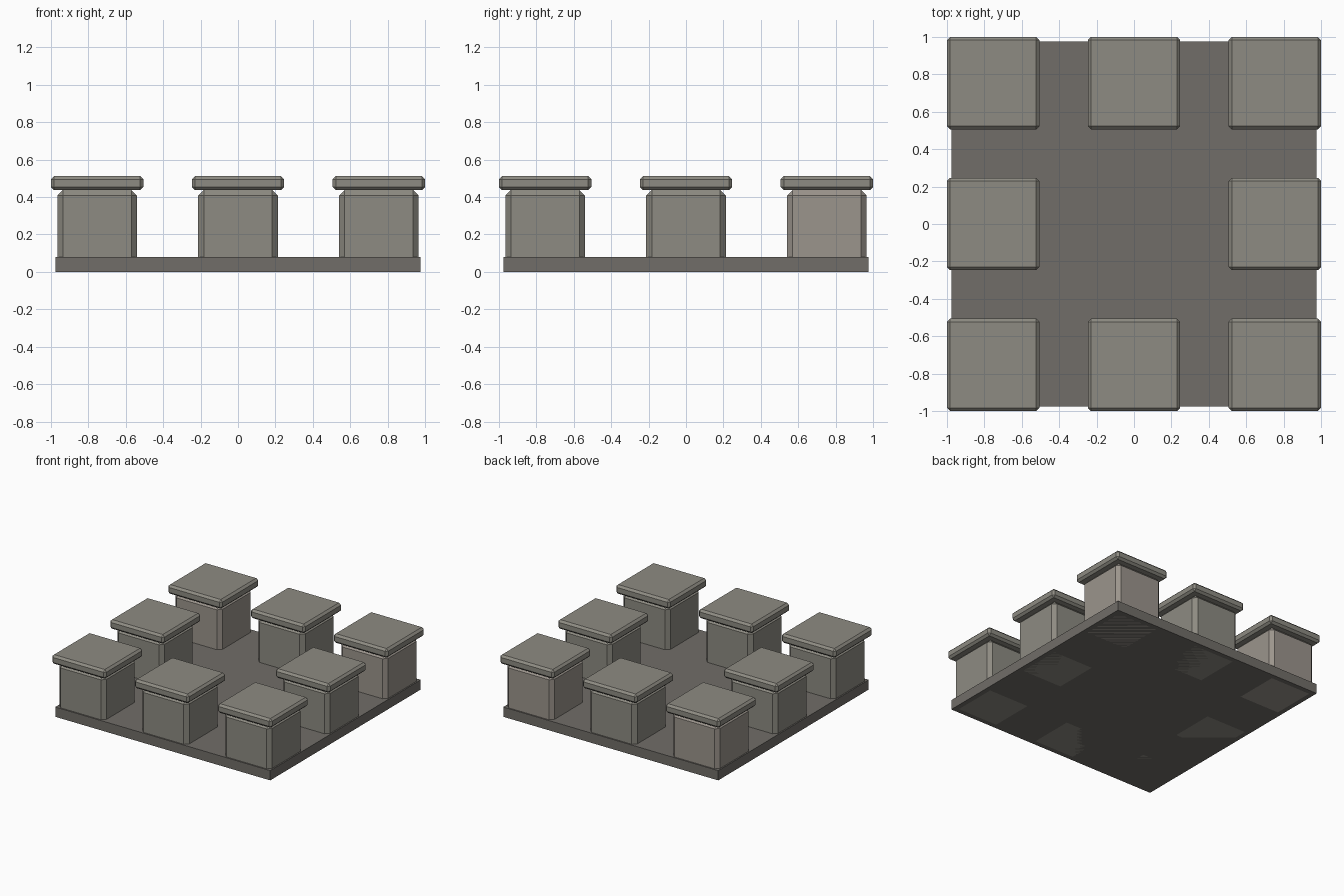
import bpy, bmesh

if "Cube" in bpy.data.objects:
    bpy.data.objects.remove(bpy.data.objects["Cube"])


def material(name, rgb):
    m = bpy.data.materials.new(name)
    m.diffuse_color = (*rgb, 1)
    m.use_nodes = True
    m.node_tree.nodes["Principled BSDF"].inputs["Base Color"].default_value = m.diffuse_color
    return m


def box(name, lo, hi, mat, chamfer=0):
    """Axis-aligned box between two corners, with flat one-segment chamfers."""
    bm = bmesh.new()
    bmesh.ops.create_cube(bm, size=1)
    for v in bm.verts:
        for i in range(3):
            v.co[i] = lo[i] if v.co[i] < 0 else hi[i]
    if chamfer:
        bmesh.ops.bevel(bm, geom=bm.edges[:], offset=chamfer, segments=1,
                        affect='EDGES', profile=0.5)
    mesh = bpy.data.meshes.new(name)
    bm.to_mesh(mesh)
    bm.free()
    mesh.materials.append(mat)
    obj = bpy.data.objects.new(name, mesh)
    bpy.context.collection.objects.link(obj)
    return obj


dark = material("dark_stone", (0.165, 0.155, 0.14))
stone = material("stone", (0.27, 0.26, 0.225))
warm = material("warm_stone", (0.33, 0.30, 0.265))

# floor slab
box("floor_slab", (-0.977, -0.977, 0), (0.977, 0.977, 0.08), dark)

# ring of eight capped blocks, open in the middle
STEP, BODY, CAP = 0.753, 0.213, 0.247
for i in (-1, 0, 1):
    for j in (-1, 0, 1):
        if i == j == 0:
            continue
        x, y = i * STEP, j * STEP
        tag = f"{i + 1}_{j + 1}"
        # two of the back corner blocks are a warmer stone
        mat = warm if j == 1 and i != 0 else stone
        box("block_" + tag, (x - BODY, y - BODY, 0),
            (x + BODY, y + BODY, 0.438), mat, 0.03)
        box("cap_" + tag, (x - CAP, y - CAP, 0.437),
            (x + CAP, y + CAP, 0.512), stone, 0.017)
